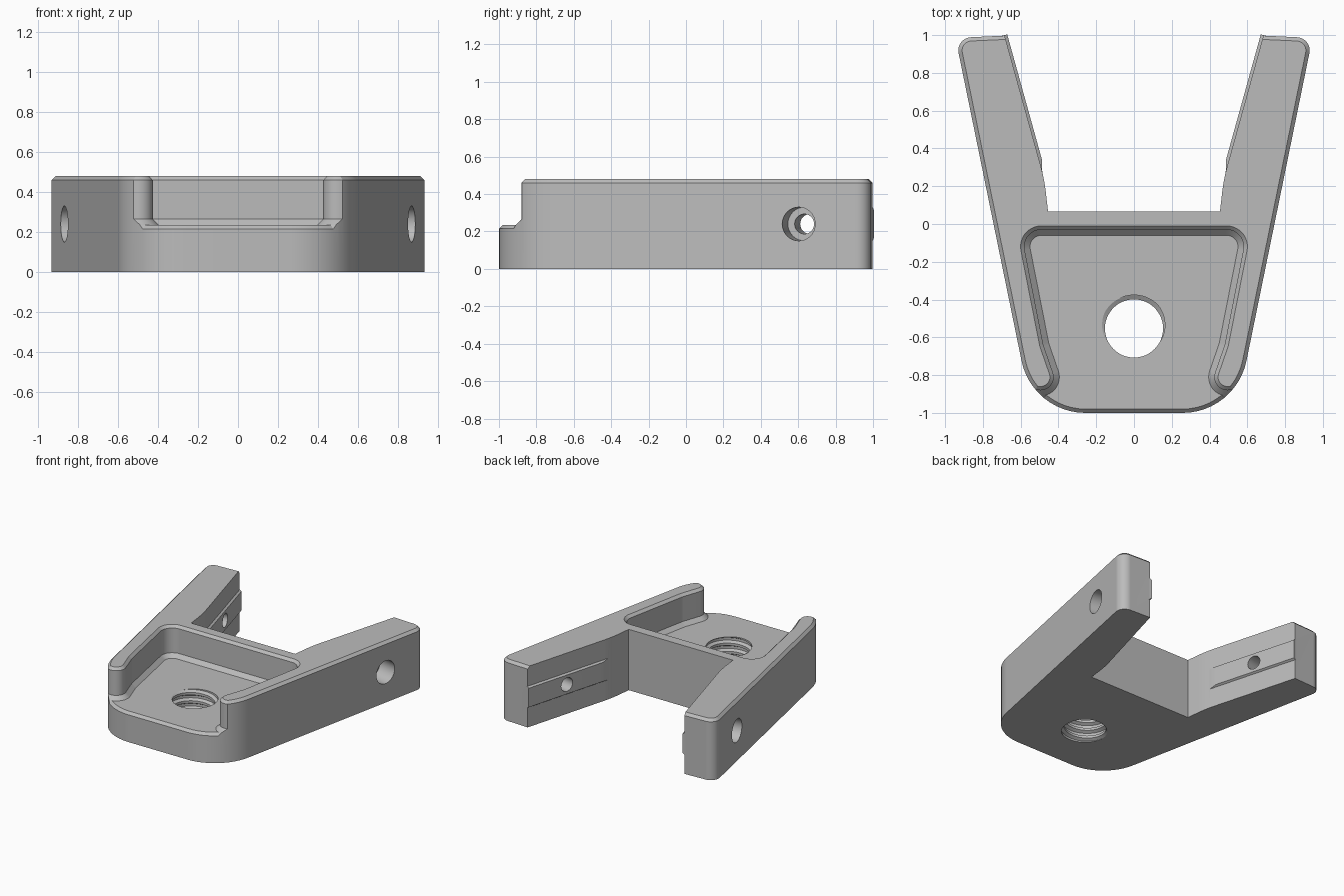
import bpy, bmesh
from math import sin, cos, tan, pi, radians
from mathutils import Vector

if "Cube" in bpy.data.objects:
    bpy.data.objects.remove(bpy.data.objects["Cube"])

grey = bpy.data.materials.new("plain grey")
grey.use_nodes = True
grey.diffuse_color = (0.5, 0.5, 0.5, 1)
grey.node_tree.nodes["Principled BSDF"].inputs["Base Color"].default_value = grey.diffuse_color

HEIGHT, FLOOR, CHAMFER = 0.48, 0.235, 0.02


def make_object(name, bm):
    bmesh.ops.recalc_face_normals(bm, faces=bm.faces)
    mesh = bpy.data.meshes.new(name)
    bm.to_mesh(mesh)
    bm.free()
    mesh.materials.append(grey)
    obj = bpy.data.objects.new(name, mesh)
    bpy.context.collection.objects.link(obj)
    return obj


def loft(name, rings):
    """Skin a stack of equal-length rings and cap both ends."""
    bm = bmesh.new()
    loops = [[bm.verts.new(p) for p in ring] for ring in rings]
    for a, b in zip(loops, loops[1:]):
        for i in range(len(a)):
            k = (i + 1) % len(a)
            bm.faces.new((a[i], a[k], b[k], b[i]))
    bm.faces.new(loops[0][::-1])
    bm.faces.new(loops[-1])
    return make_object(name, bm)


def rounded_outline(half, steps=12):
    """Mirror half an outline of (x, y, radius) corners and round them."""
    corners = half + [(-x, y, r) for x, y, r in reversed(half)]
    out = []
    for i, (x, y, r) in enumerate(corners):
        p = Vector((x, y))
        if not r:
            out.append(p)
            continue
        a = (Vector(corners[i - 1][:2]) - p).normalized()
        b = (Vector(corners[(i + 1) % len(corners)][:2]) - p).normalized()
        half_angle = a.angle(b) / 2
        centre = p + (a + b).normalized() * r / sin(half_angle)
        start = p + a * r / tan(half_angle) - centre
        end = p + b * r / tan(half_angle) - centre
        sweep = start.angle(end)
        for s in range(steps + 1):
            t = s / steps
            out.append(centre + (start * sin((1 - t) * sweep) + end * sin(t * sweep)) / sin(sweep))
    return out


def offset(pts, distance):
    """Move each edge outward by distance(midpoint, normal)."""
    lines = []
    for i, p in enumerate(pts):
        q = pts[(i + 1) % len(pts)]
        n = Vector((q.y - p.y, p.x - q.x)).normalized()
        lines.append((n, distance((p + q) / 2, n)))
    out = []
    for i, p in enumerate(pts):
        (n, d), (m, e) = lines[i - 1], lines[i]
        det = n.x * m.y - n.y * m.x
        if abs(det) < 1e-4:
            out.append(p + n * d)
        else:
            out.append(p + Vector(((d * m.y - e * n.y) / det, (e * n.x - d * m.x) / det)))
    return out


def at_height(pts, z):
    return [(p.x, p.y, z) for p in pts]


def combine(target, tool, operation):
    mod = target.modifiers.new("combine", 'BOOLEAN')
    mod.object, mod.operation, mod.solver = tool, operation, 'EXACT'
    bpy.context.view_layer.objects.active = target
    bpy.ops.object.modifier_apply(modifier=mod.name)
    bpy.data.objects.remove(tool)


# Forked body, chamfered along its outer top edge only
ARM_FOOT, ARM_TIP = Vector((0.475, 0.24)), Vector((0.685, 0.997))
outline = rounded_outline([(0.539, -1, 0.345), (0.945, 0.985, 0.07), (*ARM_TIP, 0),
                           (*ARM_FOOT, 1.0), (0.455, 0.065, 0)])


def outer_chamfer(mid, n):
    return 0 if mid.y > 0.05 and n.x * mid.x < 0.01 else -CHAMFER


body = loft("forked_bracket", [at_height(outline, 0), at_height(outline, HEIGHT - CHAMFER),
                               at_height(offset(outline, outer_chamfer), HEIGHT)])

# Open-fronted pocket with rounded posts at its mouth
pocket = rounded_outline([(0.9, -1.3, 0), (0.9, -0.81, 0), (0.39, -0.9, 0.07),
                          (0.48, -0.64, 0.1), (0.60, -0.03, 0.09)])
levels = [(FLOOR, -0.03), (FLOOR + 0.03, 0), (HEIGHT - CHAMFER, 0), (HEIGHT + CHAMFER, 2 * CHAMFER)]
combine(body, loft("pocket_cutter", [at_height(offset(pocket, lambda m, n: d), z)
                                     for z, d in levels]), 'DIFFERENCE')

# Chamfer on the front lip of the pocket floor
bm = bmesh.new()
bm.from_mesh(body.data)
bm.normal_update()
lip = []
for edge in bm.edges:
    if all(abs(v.co.z - FLOOR) < 1e-3 for v in edge.verts) and len(edge.link_faces) == 2:
        slopes = sorted(abs(f.normal.z) for f in edge.link_faces)
        if slopes[0] < 0.1 and slopes[1] > 0.9:
            lip.append(edge)
bmesh.ops.bevel(bm, geom=lip, offset=CHAMFER, segments=1, affect='EDGES', clamp_overlap=False)
bm.to_mesh(body.data)
bm.free()

# Threaded hole, cut by a helical screw
SEGMENTS, TURNS, PITCH = 48, 8, 0.065
profile = [(0, 0.154), (0.3, 0.154), (0.5, 0.177), (0.8, 0.177)]
rows = 4 * TURNS
bm = bmesh.new()
grid = []
for i in range(SEGMENTS):
    angle = 2 * pi * i / SEGMENTS
    column = []
    for j in range(rows + (4 if i == 0 else 0)):
        rise, radius = profile[j % 4]
        z = -0.15 + PITCH * (j // 4 + rise + i / SEGMENTS)
        column.append(bm.verts.new((radius * cos(angle), -0.553 + radius * sin(angle), z)))
    grid.append(column)
for i in range(SEGMENTS):
    k = (i + 1) % SEGMENTS
    s = 4 if k == 0 else 0
    for j in range(rows - 1):
        bm.faces.new((grid[i][j], grid[k][j + s], grid[k][j + 1 + s], grid[i][j + 1]))
for row, z in ((0, -0.2), (rows - 1, 0.5)):
    rim = [c[row] for c in grid] + [grid[0][row + s] for s in (4, 3, 2, 1)]
    hub = bm.verts.new((0, -0.553, z))
    for a, b in zip(rim, rim[1:] + rim[:1]):
        bm.faces.new((a, b, hub))
combine(body, make_object("thread_cutter", bm), 'DIFFERENCE')

along = (ARM_TIP - ARM_FOOT).normalized()
length = (ARM_TIP - ARM_FOOT).length + 0.003
for side in (1, -1):
    # Tapered rail on the inner face of each arm
    rings = []
    for out, start, half_height in ((-0.015, -0.02, 0.095), (0.015, 0.1, 0.075)):
        base = ARM_FOOT + Vector((-along.y, along.x)) * out
        ends = [base + along * start, base + along * length]
        rings.append([(side * ends[e].x, ends[e].y, 0.24 + h * half_height)
                      for e, h in ((0, -1), (1, -1), (1, 1), (0, 1))])
    combine(body, loft("rail", rings), 'UNION')

    # Counterbored cross hole through each arm
    axis = Vector((-0.98 * side, 0.2, 0)).normalized()
    across = axis.cross(Vector((0, 0, 1)))
    mouth = Vector((0.865 * side, 0.603, 0.24))
    rings = []
    for depth, r in ((-0.06, 0.09), (0.15, 0.09), (0.15, 0.053), (0.5, 0.053)):
        rings.append([mouth + axis * depth + across * r * cos(2 * pi * s / 40)
                      + Vector((0, 0, r * sin(2 * pi * s / 40))) for s in range(40)])
    combine(body, loft("bore_cutter", rings), 'DIFFERENCE')

# Smooth curves, sharp edges, flat planes
bpy.ops.object.select_all(action='DESELECT')
body.select_set(True)
bpy.context.view_layer.objects.active = body
bpy.ops.object.shade_smooth_by_angle(angle=radians(25))
normals = body.modifiers.new("flat_planes", 'WEIGHTED_NORMAL')
normals.keep_sharp = True
